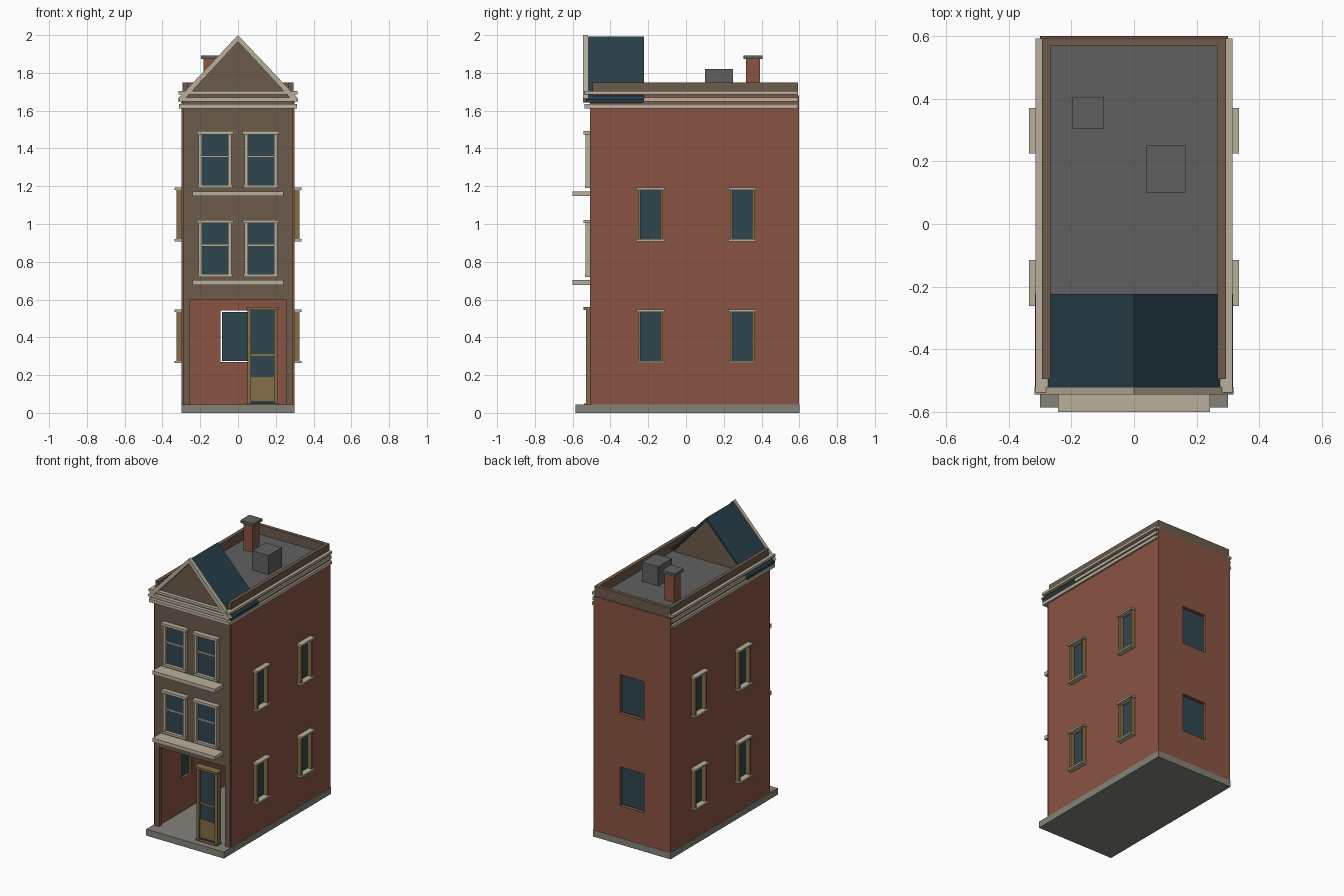
import bpy
import bmesh

if "Cube" in bpy.data.objects:
    bpy.data.objects.remove(bpy.data.objects["Cube"], do_unlink=True)


def srgb(code):
    channels = [int(code[i:i + 2], 16) / 255 for i in (0, 2, 4)]
    return [((c + 0.055) / 1.055) ** 2.4 for c in channels] + [1.0]


def material(name, code):
    mat = bpy.data.materials.new(name)
    mat.use_nodes = True
    mat.diffuse_color = srgb(code)
    for node in mat.node_tree.nodes:
        if node.type == "BSDF_PRINCIPLED":
            node.inputs["Base Color"].default_value = srgb(code)
    return mat


brick = material("red brick", "8a5444")
brown = material("brown render", "6c5b4a")
stone = material("pale stone", "b8b09c")
ochre = material("ochre timber", "846e48")
glass = material("dark glass", "30464f")
slate = material("blue slate", "293f4a")
paving = material("grey paving", "84827a")
felt = material("grey roof felt", "606060")


def prism(name, profile, front, back, mat):
    """Extrude an (x, z) outline along y."""
    bm = bmesh.new()
    face = bm.faces.new([bm.verts.new((x, front, z)) for x, z in profile])
    new = bmesh.ops.extrude_face_region(bm, geom=[face])["geom"]
    for v in new:
        if isinstance(v, bmesh.types.BMVert):
            v.co.y = back
    bmesh.ops.recalc_face_normals(bm, faces=bm.faces)
    mesh = bpy.data.meshes.new(name)
    bm.to_mesh(mesh)
    bm.free()
    obj = bpy.data.objects.new(name, mesh)
    mesh.materials.append(mat)
    bpy.context.collection.objects.link(obj)
    return obj


def box(name, x, y, z, mat):
    """Box from (low, high) pairs on each axis."""
    outline = [(x[0], z[0]), (x[1], z[0]), (x[1], z[1]), (x[0], z[1])]
    return prism(name, outline, y[0], y[1], mat)


def around(centre, half):
    return (centre - half, centre + half)


def side_range(side, low, high):
    return tuple(sorted((side * low, side * high)))


def cut(target, x, y, z):
    cutter = box("cutter", x, y, z, brick)
    cutter.hide_render = True
    mod = target.modifiers.new("cut", "BOOLEAN")
    mod.operation = "DIFFERENCE"
    mod.solver = "EXACT"
    mod.object = cutter
    with bpy.context.temp_override(object=target, active_object=target):
        bpy.ops.object.modifier_apply(modifier=mod.name)
    bpy.data.objects.remove(cutter, do_unlink=True)


SIDES = {"left": 1, "right": -1}
FLOORS = {"lower": 0.405, "upper": 1.05}      # centre heights of side and back windows
BAYS = {"front": -0.188, "rear": 0.298}       # centres of side windows along y
GROUND = 0.045

# Plinth and hollow brick shell
box("plinth", (-0.3, 0.3), (-0.585, 0.6), (0, GROUND), paving)
walls = box("brick_walls", (-0.298, 0.298), (-0.5, 0.598), (GROUND, 1.68), brick)
cut(walls, (-0.265, 0.265), (-0.7, 0.57), (0, 1.62))
for height in FLOORS.values():
    cut(walls, around(0, 0.093), (0.5, 0.7), around(height, 0.136))
    for centre in BAYS.values():
        cut(walls, (-0.5, 0.5), around(centre, 0.06), around(height, 0.13))

# Front facade with the ground floor opening
facade = box("front_facade", (-0.29, 0.292), (-0.508, -0.48), (GROUND, 1.68), brown)
cut(facade, (-0.255, 0.255), (-0.7, -0.3), (0, 0.6))

# Back windows
for floor, height in FLOORS.items():
    box(floor + "_back_glass", around(0, 0.086), (0.577, 0.585), around(height, 0.129), glass)

# Side windows with timber jambs and stone caps
for side, s in SIDES.items():
    for floor, height in FLOORS.items():
        for bay, centre in BAYS.items():
            label = "_".join((side, floor, bay))
            box(label + "_glass", side_range(s, 0.284, 0.292), around(centre, 0.06),
                around(height, 0.13), glass)
            for offset in (-0.059, 0.059):
                box(label + "_jamb", side_range(s, 0.27, 0.325),
                    around(centre + offset, 0.007), around(height, 0.13), ochre)
            for offset in (-0.136, 0.136):
                box(label + "_cap", side_range(s, 0.296, 0.335),
                    around(centre, 0.073), around(height + offset, 0.006), stone)

# Front sash windows, paired above a shared sill
for floor, base in {"first_floor": 0.72, "second_floor": 1.19}.items():
    box(floor + "_sill", around(0, 0.242), (-0.6, -0.5), (base - 0.043, base - 0.017), stone)
    for side, s in SIDES.items():
        centre = s * 0.121
        label = floor + "_" + side
        box(label + "_glass", around(centre, 0.08), (-0.514, -0.506),
            (base, base + 0.29), glass)
        for edge in (-1, 1):
            box(label + "_jamb", around(centre + edge * 0.078, 0.009), (-0.532, -0.5),
                (base, base + 0.29), stone)
        box(label + "_meeting_rail", around(centre, 0.075), (-0.524, -0.5),
            around(base + 0.167, 0.006), stone)
        box(label + "_bottom_rail", around(centre, 0.091), (-0.536, -0.5),
            (base, base + 0.016), stone)
        box(label + "_header", around(centre, 0.097), (-0.542, -0.5),
            (base + 0.284, base + 0.302), stone)

# Front door
DOOR = 0.13
box("door_glass", around(DOOR, 0.068), (-0.515, -0.507), (0.19, 0.545), glass)
box("door_panel", around(DOOR, 0.068), (-0.518, -0.495), (0.062, 0.19), ochre)
box("door_kick_plate", around(DOOR, 0.066), (-0.52, -0.512), (GROUND, 0.062), slate)
box("door_lock_rail", around(DOOR, 0.07), (-0.522, -0.495), around(0.306, 0.006), ochre)
for edge in (-1, 1):
    box("door_jamb", around(DOOR + edge * 0.071, 0.01), (-0.53, -0.49), (GROUND, 0.55), ochre)
box("door_header", around(DOOR, 0.088), (-0.542, -0.49), (0.545, 0.56), ochre)
box("door_threshold", around(DOOR, 0.085), (-0.54, -0.49), (0.036, 0.05), ochre)

# Flat roof, parapet and rooftop pieces
box("flat_roof", (-0.275, 0.275), (-0.49, 0.575), (1.66, 1.685), felt)
box("back_parapet", (-0.293, 0.293), (0.568, 0.592), (1.67, 1.75), brown)
for side, s in SIDES.items():
    box(side + "_parapet", side_range(s, 0.267, 0.293), (-0.495, 0.568), (1.67, 1.75), brown)
box("roof_hatch", (0.04, 0.165), (0.1, 0.25), (1.68, 1.82), felt)
box("chimney_stack", around(-0.146, 0.036), around(0.355, 0.037), (1.68, 1.875), brick)
box("chimney_cap", around(-0.146, 0.05), around(0.355, 0.05), (1.873, 1.892), felt)

# Cornice bands along the front and both sides
for name, low, high, reach in (("lower", 1.612, 1.634, 0.312),
                               ("middle", 1.648, 1.669, 0.308),
                               ("top", 1.686, 1.703, 0.314)):
    box(name + "_front_cornice", around(0, reach), (-0.538, -0.49), (low, high), stone)
    for side, s in SIDES.items():
        box("_".join((side, name, "cornice")), side_range(s, 0.285, reach),
            (-0.5, 0.592), (low, high), stone)

# Front gable with slate slopes and raking trim
prism("gable_body", [(-0.3, 1.64), (0.3, 1.64), (0, 1.975)], -0.512, -0.235, brown)
for side, s in SIDES.items():
    slope = [(0, 1.992), (s * 0.316, 1.66), (s * 0.316, 1.643), (0, 1.972)]
    prism(side + "_slate_slope", slope, -0.53, -0.223, slate)
    rake = [(0, 2.0), (s * 0.318, 1.664), (s * 0.3, 1.642), (0, 1.966)]
    prism(side + "_raking_trim", rake, -0.545, -0.52, stone)
